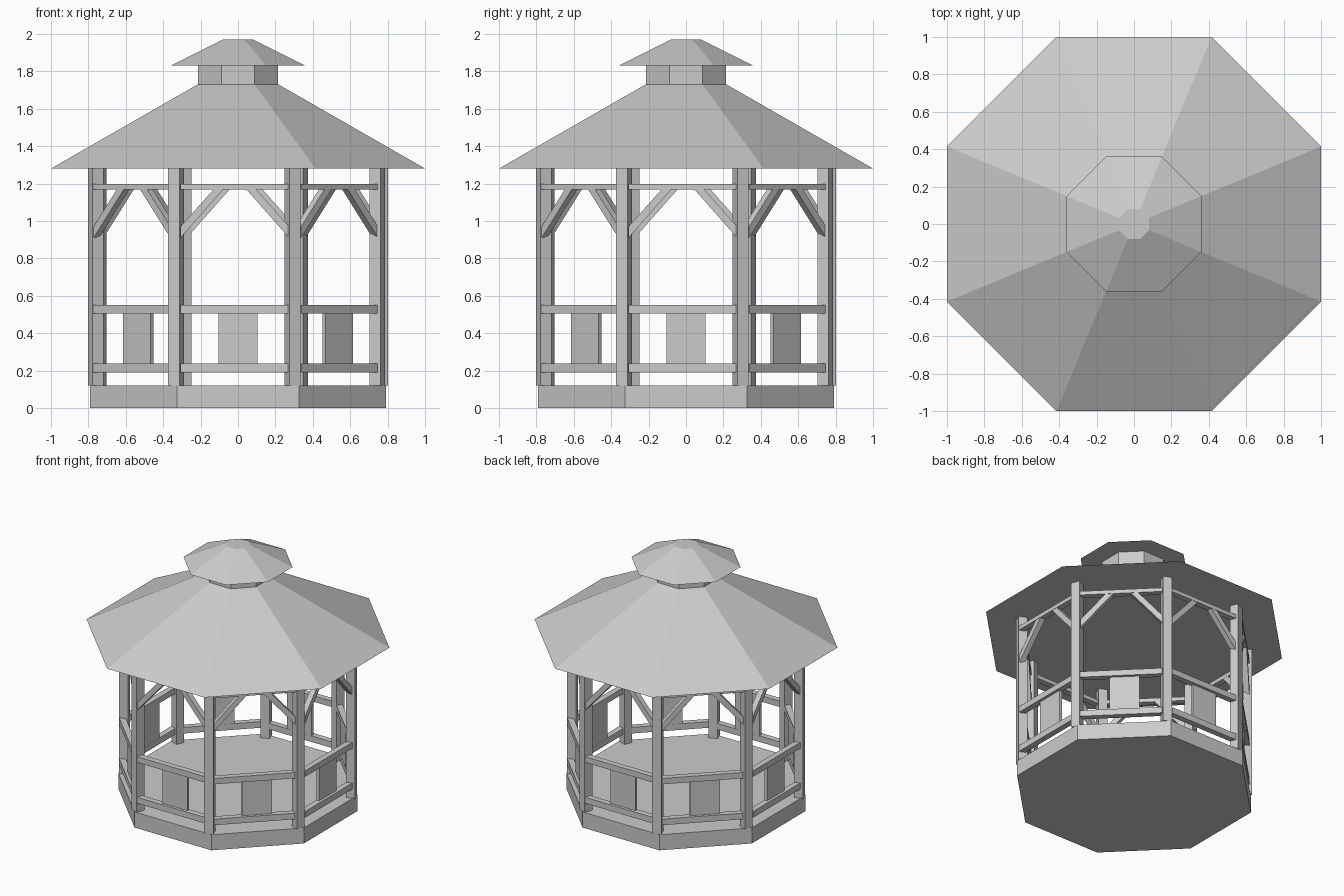
import bpy, bmesh, math
from mathutils import Matrix, Vector

if "Cube" in bpy.data.objects:
    bpy.data.objects.remove(bpy.data.objects["Cube"])

SHIFT = -0.021          # posts and rails sit slightly clockwise of the corners
R8 = math.cos(math.pi / 8)


def finish(name, bm):
    bmesh.ops.recalc_face_normals(bm, faces=bm.faces)
    me = bpy.data.meshes.new(name)
    bm.to_mesh(me)
    bm.free()
    ob = bpy.data.objects.new(name, me)
    bpy.context.collection.objects.link(ob)
    return ob


def octagon(name, a0, z0, a1, z1):
    """Eight-sided frustum given by its flat-to-centre distances."""
    bm = bmesh.new()
    rings = []
    for a, z in ((a0, z0), (a1, z1)):
        r = a / R8
        rings.append([bm.verts.new((r * math.cos(t), r * math.sin(t), z))
                      for t in [(k + 0.5) * math.pi / 4 for k in range(8)]])
    bm.faces.new(rings[0])
    bm.faces.new(rings[1])
    for i in range(8):
        j = (i + 1) % 8
        bm.faces.new((rings[0][i], rings[0][j], rings[1][j], rings[1][i]))
    return finish(name, bm)


def prism(name, profile, y0, y1, angle):
    """Extrude an x-z profile from y0 to y1, then turn it about z."""
    bm = bmesh.new()
    f = bm.faces.new([bm.verts.new((x, y0, z)) for x, z in profile])
    g = bmesh.ops.extrude_face_region(bm, geom=[f])
    bmesh.ops.translate(bm, vec=Vector((0, y1 - y0, 0)),
                        verts=[v for v in g["geom"] if isinstance(v, bmesh.types.BMVert)])
    bm.transform(Matrix.Rotation(angle, 4, 'Z'))
    return finish(name, bm)


def box(name, xc, w, y0, y1, z0, z1, angle):
    a, b = xc - w / 2, xc + w / 2
    return prism(name, [(a, z0), (b, z0), (b, z1), (a, z1)], y0, y1, angle)


# floor and roof tiers
octagon("floor_base", 0.79, 0.0, 0.79, 0.12)
octagon("main_roof", 1.0, 1.28, 0.215, 1.73)
octagon("cupola", 0.215, 1.73, 0.215, 1.83)
octagon("cupola_roof", 0.36, 1.83, 0.08, 1.97)

for k in range(8):
    side = k * math.pi / 4
    # corner post
    box(f"post_{k}", SHIFT, 0.065, -0.847, -0.782, 0.12, 1.28, side + math.pi / 8)
    # rails and top beam between posts
    for part, z0, z1 in (("lower_rail", 0.19, 0.237), ("upper_rail", 0.505, 0.55),
                         ("top_beam", 1.167, 1.197)):
        box(f"{part}_{k}", SHIFT, 0.575, -0.787, -0.742, z0, z1, side)
    # centre panel
    box(f"panel_{k}", 0, 0.21, -0.766, -0.743, 0.235, 0.507, side)
    # pair of diagonal braces
    for s, label in ((-1, "left"), (1, "right")):
        prof = [(0.29, 0.91), (0.06, 1.17), (0.113, 1.17), (0.29, 0.97)]
        prism(f"{label}_brace_{k}", [(SHIFT * 0.8 + s * x, z) for x, z in prof],
              -0.785, -0.743, side)
